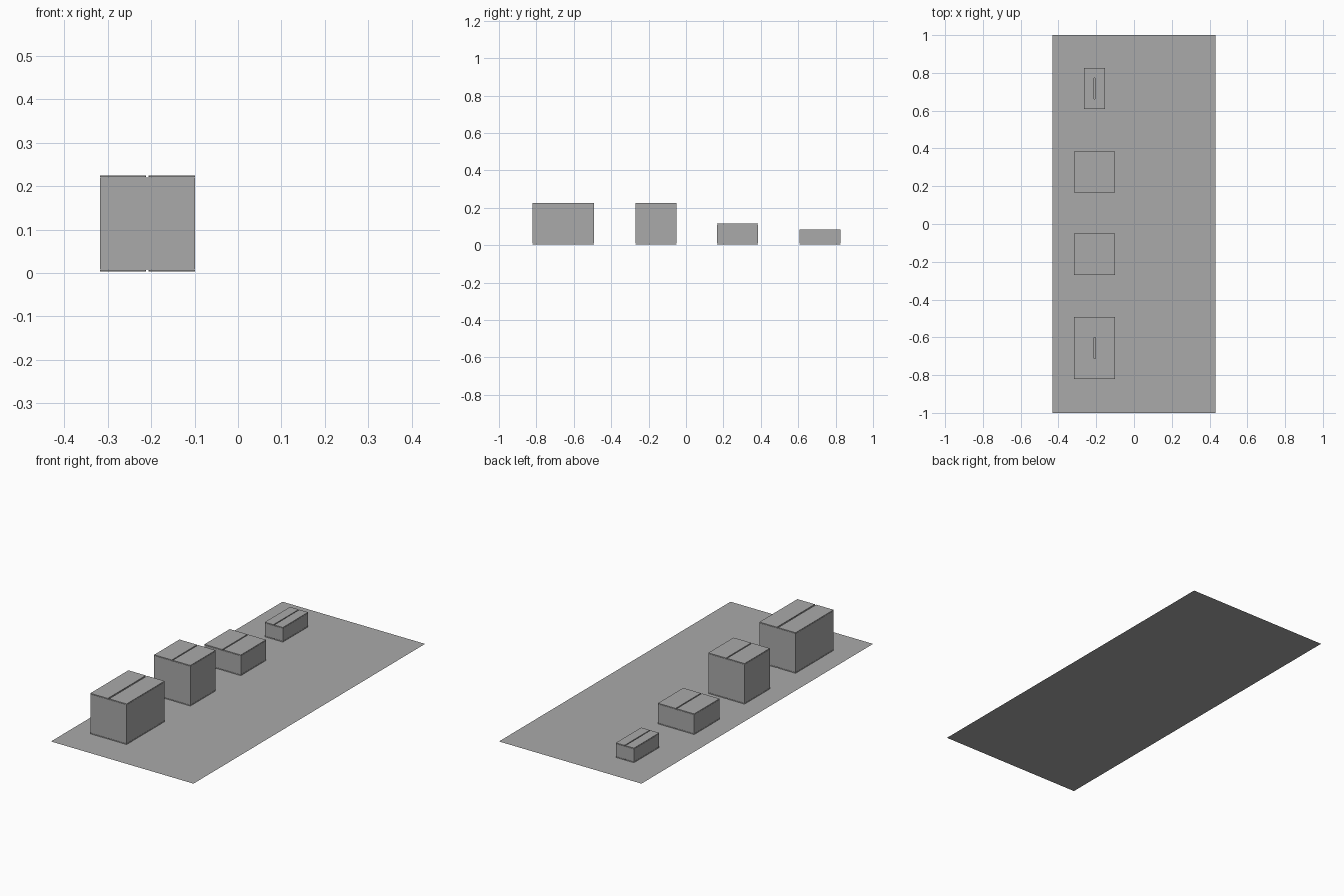
import bpy

if "Cube" in bpy.data.objects:
    bpy.data.objects.remove(bpy.data.objects["Cube"])

grey = bpy.data.materials.new("plain grey")
grey.diffuse_color = (0.4, 0.4, 0.4, 1)
grey.use_nodes = True
grey.node_tree.nodes["Principled BSDF"].inputs["Base Color"].default_value = grey.diffuse_color

T = 0.004      # cardboard thickness
BASE = 0.003   # gap between the sheet and the boxes


def plate(name, x0, x1, y0, y1, z0, z1):
    """Axis-aligned flat panel between two corners."""
    bpy.ops.mesh.primitive_cube_add(size=1)
    ob = bpy.context.object
    ob.name = name
    ob.data.transform(ob.matrix_world)
    for v in ob.data.vertices:
        v.co = (x1 if v.co.x > 0 else x0,
                y1 if v.co.y > 0 else y0,
                z1 if v.co.z > 0 else z0)
    ob.data.materials.append(grey)
    return ob


def carton(name, cx, cy, w, d, top, gap):
    """Closed carton: four walls, short inner flaps and long outer flaps."""
    x0, x1, y0, y1 = cx - w / 2, cx + w / 2, cy - d / 2, cy + d / 2
    low, high = BASE + 2 * T + 0.001, top - 2 * T - 0.001
    # walls
    plate(name + "_left_wall", x0, x0 + T, y0, y1, low - T, high + T)
    plate(name + "_right_wall", x1 - T, x1, y0, y1, low - T, high + T)
    plate(name + "_front_wall", x0 + T, x1 - T, y0, y0 + T, low, high)
    plate(name + "_back_wall", x0 + T, x1 - T, y1 - T, y1, low, high)
    # flaps at both ends; inner ones are half the width long
    reach = w / 2 - 0.0005
    for end, zi, zo in (("top", high, top - T), ("bottom", low - T, BASE)):
        plate(f"{name}_{end}_front_inner_flap", x0 + T, x1 - T, y0, y0 + reach, zi, zi + T)
        plate(f"{name}_{end}_back_inner_flap", x0 + T, x1 - T, y1 - reach, y1, zi, zi + T)
        plate(f"{name}_{end}_left_outer_flap", x0, cx - gap / 2, y0, y1, zo, zo + T)
        plate(f"{name}_{end}_right_outer_flap", cx + gap / 2, x1, y0, y1, zo, zo + T)


# flat sheet under the boxes
bpy.ops.mesh.primitive_plane_add(size=2)
sheet = bpy.context.object
sheet.name = "base_sheet"
for v in sheet.data.vertices:
    v.co.x *= 0.431
sheet.data.materials.append(grey)

# row of boxes, large to small
carton("large_box", -0.209, -0.656, 0.219, 0.328, 0.225, 0.008)
carton("cube_box", -0.209, -0.16, 0.219, 0.218, 0.225, 0.006)
carton("low_box", -0.209, 0.275, 0.219, 0.218, 0.116, 0.006)
carton("small_box", -0.209, 0.717, 0.109, 0.218, 0.083, 0.005)
